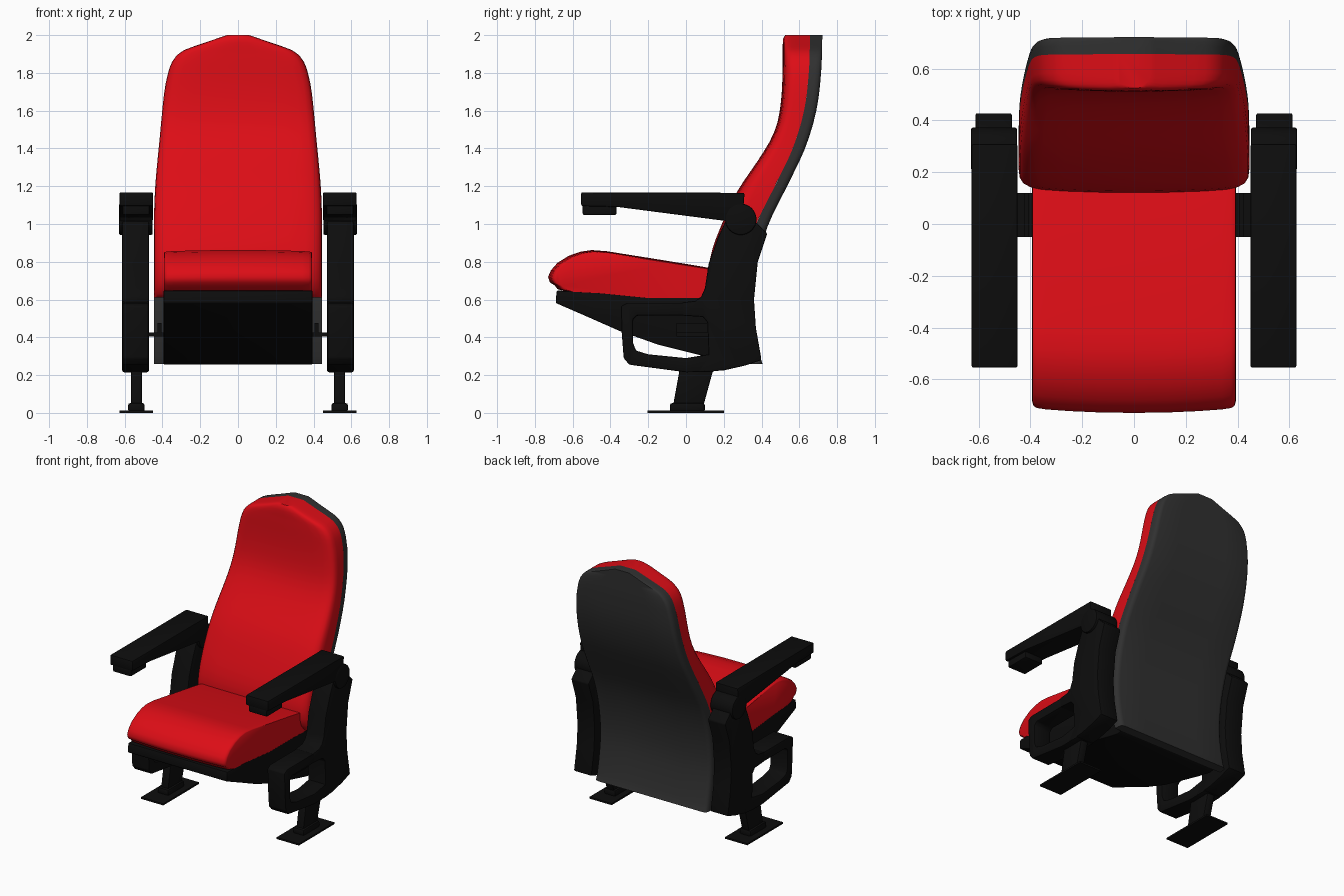
import bpy, bmesh, math
from mathutils import Matrix, Vector

if "Cube" in bpy.data.objects:
    bpy.data.objects.remove(bpy.data.objects["Cube"])


def material(name, rgb):
    m = bpy.data.materials.new(name)
    m.diffuse_color = (*rgb, 1)
    m.use_nodes = True
    m.node_tree.nodes["Principled BSDF"].inputs["Base Color"].default_value = m.diffuse_color
    return m


RED = material("red_fabric", (0.72, 0.004, 0.008))
BLACK = material("black_plastic", (0.004, 0.004, 0.004))
GREY = material("dark_grey_shell", (0.03, 0.03, 0.03))


def finish(name, bm, mat, mirror=False, angle=35):
    bmesh.ops.recalc_face_normals(bm, faces=bm.faces)
    me = bpy.data.meshes.new(name)
    bm.to_mesh(me)
    bm.free()
    me.materials.append(mat)
    ob = bpy.data.objects.new(name, me)
    bpy.context.collection.objects.link(ob)
    bpy.ops.object.select_all(action='DESELECT')
    ob.select_set(True)
    bpy.context.view_layer.objects.active = ob
    bpy.ops.object.shade_smooth_by_angle(angle=math.radians(angle))
    if mirror:
        ob.modifiers.new("mirror", 'MIRROR')
    return ob


def bevel_sharp(bm, width):
    bmesh.ops.recalc_face_normals(bm, faces=bm.faces)
    sharp = [e for e in bm.edges if e.calc_face_angle(0) > math.radians(35)]
    bmesh.ops.bevel(bm, geom=sharp, offset=width, segments=2, profile=0.5, affect='EDGES')


def loft(rings):
    """Skin closed rings of points and cap both ends."""
    bm = bmesh.new()
    rows = [[bm.verts.new(p) for p in ring] for ring in rings]
    n = len(rows[0])
    for a, b in zip(rows, rows[1:]):
        for i in range(n):
            bm.faces.new((a[i], a[(i + 1) % n], b[(i + 1) % n], b[i]))
    bm.faces.new(rows[0])
    bm.faces.new(rows[-1])
    return bm


def extrude(name, profile, x0, x1, mat=BLACK, mirror=True, bevel=0.008):
    """Extrude a (y, z) profile along x."""
    bm = loft([[(x, y, z) for y, z in profile] for x in (x0, x1)])
    if bevel:
        bevel_sharp(bm, bevel)
    return finish(name, bm, mat, mirror)


def rect(y0, y1, z0, z1):
    return [(y0, z0), (y1, z0), (y1, z1), (y0, z1)]


def interp(table, z):
    """Smooth (Catmull-Rom style) lookup in a sorted (z, value) table."""
    n = len(table)
    for i in range(n - 1):
        (a, p), (b, q) = table[i], table[i + 1]
        if z <= b:
            def slope(k):
                l, r = table[max(k - 1, 0)], table[min(k + 1, n - 1)]
                return (r[1] - l[1]) / (r[0] - l[0])
            h, t = b - a, max(0, (z - a) / (b - a))
            return ((2*t**3 - 3*t*t + 1) * p + (t**3 - 2*t*t + t) * h * slope(i)
                    + (3*t*t - 2*t**3) * q + (t**3 - t*t) * h * slope(i + 1))
    return table[-1][1]


# Backrest: width, front and rear curves by height
WIDTH = [(0.26, .445), (1.0, .445), (1.2, .438), (1.45, .415), (1.7, .39), (1.8, .37),
         (1.86, .348), (1.9, .315), (1.925, .275), (1.96, .175), (2.0, .06)]
FRONT = [(0.61, .19), (0.66, .14), (0.74, .12), (0.85, .135), (1.0, .19), (1.17, .27),
         (1.35, .39), (1.45, .45), (1.55, .487), (1.7, .507), (1.9, .512), (1.98, .514), (2.0, .525)]
REAR = [(0.26, .405), (0.3, .392), (0.45, .365), (0.6, .355), (0.8, .378), (1.0, .437),
        (1.2, .535), (1.4, .63), (1.6, .69), (1.8, .715), (2.0, .722)]
THICK = 0.065


def back_part(name, half, z_bottom, front, rear, mat):
    levels = [z_bottom, z_bottom + .02] + [z_bottom + .05 + i * (1.8 - z_bottom - .05) / 22 for i in range(23)]
    levels += [1.83, 1.86, 1.885, 1.9, 1.913, 1.925, 1.94, 1.96, 1.98, 1.992, 2.0]
    section = half + [(-u, v) for u, v in reversed(half) if u > 0]
    rings = []
    for z in levels:
        w, a, b = interp(WIDTH, z), front(z), rear(z)
        rings.append([(u * w, a + v * (b - a), z) for u, v in section])
    return finish(name, loft(rings), mat, angle=50)


back_part("back_cushion",
          [(0, 0), (.3, .01), (.6, .035), (.8, .07), (.9, .12), (.96, .2), (.99, .32), (1, .5), (1, 1)],
          0.61, lambda z: interp(FRONT, z), lambda z: interp(REAR, z) - THICK, RED)
back_part("back_shell",
          [(0, 0), (1, 0), (1, .5), (.99, .78), (.965, .94), (.93, 1), (.5, 1), (0, 1)],
          0.26, lambda z: interp(REAR, z) - THICK, lambda z: interp(REAR, z), GREY)

# Seat cushion, slightly crowned towards the middle
seat = [(-.73, .72), (-.715, .755), (-.68, .795), (-.62, .832), (-.56, .853), (-.5, .862),
        (-.42, .856), (-.1, .805), (.1, .772), (.25, .74), (.25, .6), (.05, .59), (-.2, .592),
        (-.45, .617), (-.63, .64), (-.68, .655), (-.695, .675), (-.72, .69)]
shape = [(.392, .93), (.388, .95), (.375, .965), (.34, .975), (.25, .987), (.13, .997), (0, 1)]
shape += [(-x, s) for x, s in reversed(shape[:-1])]
rings = [[(x, .25 + (y - .25) * (1 - (1 - s) * .55), .65 + (z - .65) * (s if z > .65 else 1))
          for y, z in seat] for x, s in shape]
finish("seat_cushion", loft(rings), RED, angle=50)

# Pan below the seat
extrude("seat_pan", [(-.685, .648), (-.69, .582), (-.52, .508), (-.35, .433), (-.15, .362), (.05, .312),
                     (.2, .275), (.3, .255), (.36, .262), (.33, .6), (.05, .61), (-.2, .61), (-.45, .635)],
        -.395, .395, mirror=False)

# Side standards with the open loop in front
extrude("side_panel", [(.22, 1.04), (.17, .93), (.12, .79), (.1, .66), (.08, .615), (.05, .593), (-.02, .585),
                       (-.02, .515), (.09, .508), (.113, .48), (.12, .3), (.06, .215), (.2, .225),
                       (.31, .25), (.4, .28), (.37, .45), (.36, .6), (.38, .8), (.43, .95), (.35, 1.03)],
        .472, .613)
extrude("side_loop", [(0, .583), (-.31, .583), (-.345, .565), (-.34, .42), (-.33, .29), (-.3, .255),
                      (-.15, .235), (0, .215), (.15, .217), (.15, .315), (0, .29), (-.2, .31),
                      (-.265, .33), (-.28, .37), (-.28, .495), (-.26, .515), (0, .515)],
        .473, .612)

# Seat hinge brackets
extrude("hinge_bracket", rect(-.05, .12, .405, .425), .38, .48, bevel=0)
extrude("hinge_plate", rect(-.05, .12, .405, .475), .405, .425, bevel=0)

# Armrests, their front blocks and pivots
extrude("armrest", [(-.555, 1.168), (-.555, 1.095), (-.36, 1.09), (.22, 1.015), (.3, 1.03), (.31, 1.165)], .45, .628)
extrude("armrest_block", rect(-.547, -.368, 1.048, 1.11), .468, .612)
bm = bmesh.new()
bmesh.ops.create_cone(bm, cap_ends=True, segments=32, radius1=.083, radius2=.083, depth=.178,
                      matrix=Matrix.Translation(Vector((.541, .29, 1.025))) @ Matrix.Rotation(math.pi / 2, 4, 'Y'))
bevel_sharp(bm, .008)
finish("armrest_pivot", bm, BLACK, mirror=True)

# Legs with collars and floor plates
extrude("leg_post", [(-.07, .03), (.09, .03), (.15, .25), (-.03, .25)], .508, .567)
extrude("leg_collar", rect(-.085, .1, .005, .052), .494, .582, bevel=.012)
extrude("floor_plate", rect(-.205, .2, 0, .012), .45, .627, bevel=0)
